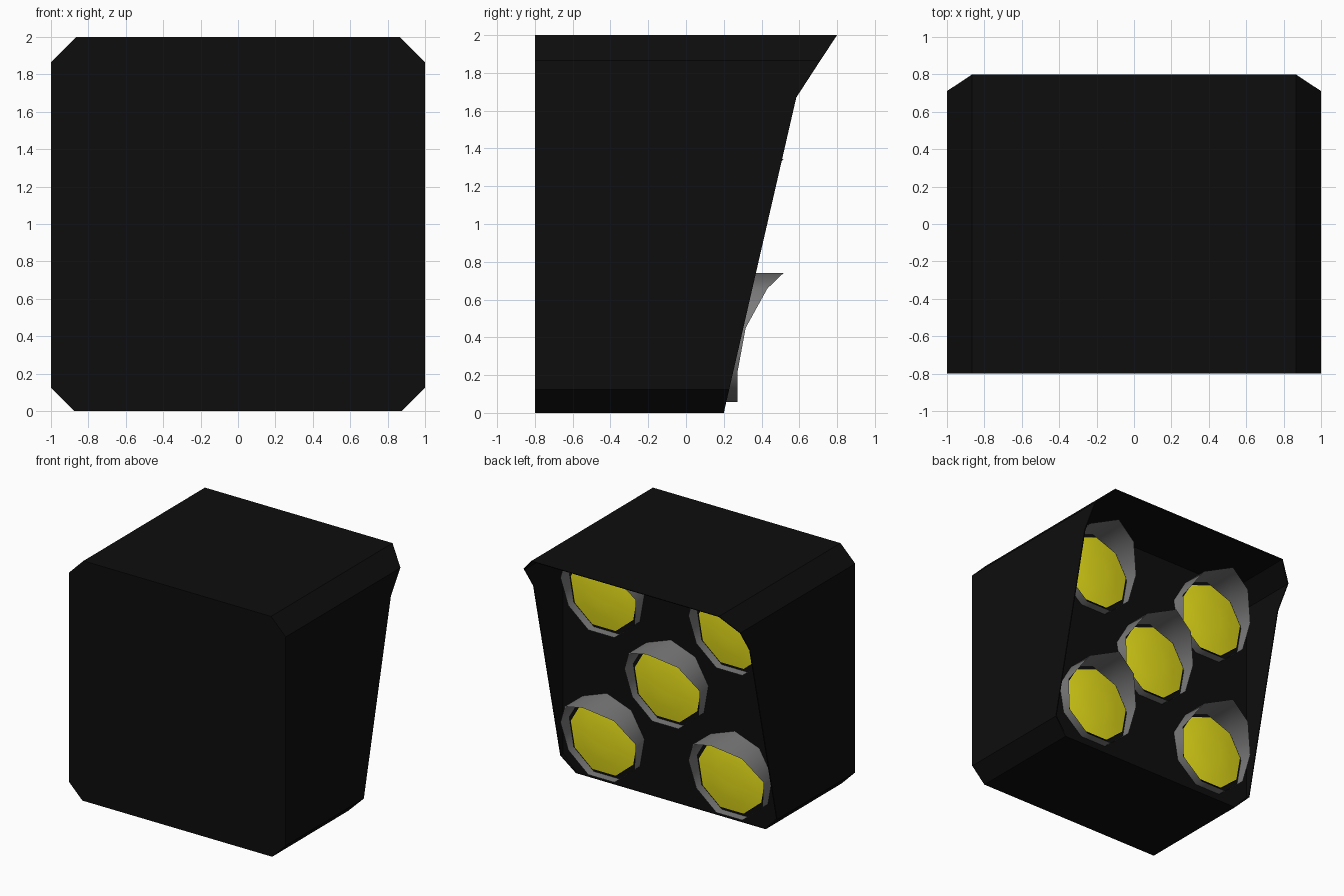
import bpy, bmesh, math

if "Cube" in bpy.data.objects:
    bpy.data.objects.remove(bpy.data.objects["Cube"])


def material(name, rgb):
    m = bpy.data.materials.new(name)
    m.diffuse_color = (*rgb, 1)
    m.use_nodes = True
    m.node_tree.nodes["Principled BSDF"].inputs["Base Color"].default_value = m.diffuse_color
    return m


BLACK = material("black housing", (0.004, 0.004, 0.004))
GREY = material("grey hood", (0.2, 0.2, 0.2))
YELLOW = material("yellow lens", (0.8, 0.74, 0.01))

PANEL_Y = 0.2
SIDES = 9
# angles measured from straight up, one vertex at the top
ANGLES = [2 * math.pi * i / SIDES for i in range(SIDES)]


def finish(bm, name, mats, smooth=False):
    me = bpy.data.meshes.new(name)
    bm.to_mesh(me)
    bm.free()
    ob = bpy.data.objects.new(name, me)
    bpy.context.collection.objects.link(ob)
    for m in mats:
        me.materials.append(m)
    if smooth:
        for p in me.polygons:
            p.use_smooth = True
    return ob


def bridge(bm, a, b):
    n = len(a)
    return [bm.faces.new((a[i], a[(i + 1) % n], b[(i + 1) % n], b[i])) for i in range(n)]


def rim_depth(z):
    # slanted open edge of the housing, kinked outwards near the top
    if z < 1.675:
        return PANEL_Y + z / 1.675 * 0.385
    return 0.585 + (z - 1.675) / 0.325 * 0.215


# Housing: chamfered box with a recessed back panel and sloping side walls
half = [(0.875, 0), (1, 0.125), (1, 1.675), (1, 1.865), (0.865, 2)]
outline = half + [(-x, z) for x, z in reversed(half)]
inner = [(x * 0.992, 1 + (z - 1) * 0.992) for x, z in outline]
bm = bmesh.new()
front = [bm.verts.new((x, -0.8, z)) for x, z in outline]
rim = [bm.verts.new((x, rim_depth(z), z)) for x, z in outline]
lip = [bm.verts.new((x, rim_depth(z), z)) for x, z in inner]
panel = [bm.verts.new((x, PANEL_Y, z)) for x, z in inner]
for a, b in ((front, rim), (rim, lip), (lip, panel)):
    bridge(bm, a, b)
bm.faces.new(front)
bm.faces.new(panel)
bmesh.ops.recalc_face_normals(bm, faces=bm.faces)
finish(bm, "housing", [BLACK])


def hood(name, cx, cz):
    # nine-sided visor sheet, long at the top and short at the bottom
    lengths = [0.517, 0.431, 0.316, 0.272, 0.272]
    r = 0.352
    bm = bmesh.new()
    rings = [[], []]
    for i, a in enumerate(ANGLES):
        x, z = cx + r * math.sin(a), cz + r * math.cos(a)
        rings[0].append(bm.verts.new((x, PANEL_Y, z)))
        rings[1].append(bm.verts.new((x, lengths[min(i, SIDES - i)], z)))
    bridge(bm, rings[0], rings[1])
    bmesh.ops.recalc_face_normals(bm, faces=bm.faces)
    finish(bm, name, [GREY], True)


def lens(name, cx, cz):
    # black rim ring with a shallow yellow dome
    bm = bmesh.new()

    def ring(r, y):
        return [bm.verts.new((cx + r * math.sin(a), y, cz + r * math.cos(a))) for a in ANGLES]

    base, edge = ring(0.316, PANEL_Y), ring(0.316, 0.236)
    bridge(bm, base, edge)
    rings = [ring(0.312, 0.238), ring(0.21, 0.254), ring(0.1, 0.262)]
    bridge(bm, edge, rings[0])
    dome = bridge(bm, rings[0], rings[1]) + bridge(bm, rings[1], rings[2])
    dome.append(bm.faces.new(rings[2]))
    for f in dome:
        f.material_index = 1
    bmesh.ops.recalc_face_normals(bm, faces=bm.faces)
    # an open shell: make sure the dome faces outwards (+y)
    if dome[-1].normal.y < 0:
        bmesh.ops.reverse_faces(bm, faces=bm.faces)
    ob = finish(bm, name, [BLACK, YELLOW])
    for p in ob.data.polygons:
        p.use_smooth = p.material_index == 1


# Five lamps: four corners and the centre
spots = [(0, 0.992)] + [(sx * 0.59, z) for sx in (-1, 1) for z in (0.389, 1.595)]
for i, (x, z) in enumerate(spots):
    hood(f"lamp_hood_{i + 1}", x, z)
    lens(f"lamp_lens_{i + 1}", x, z)
